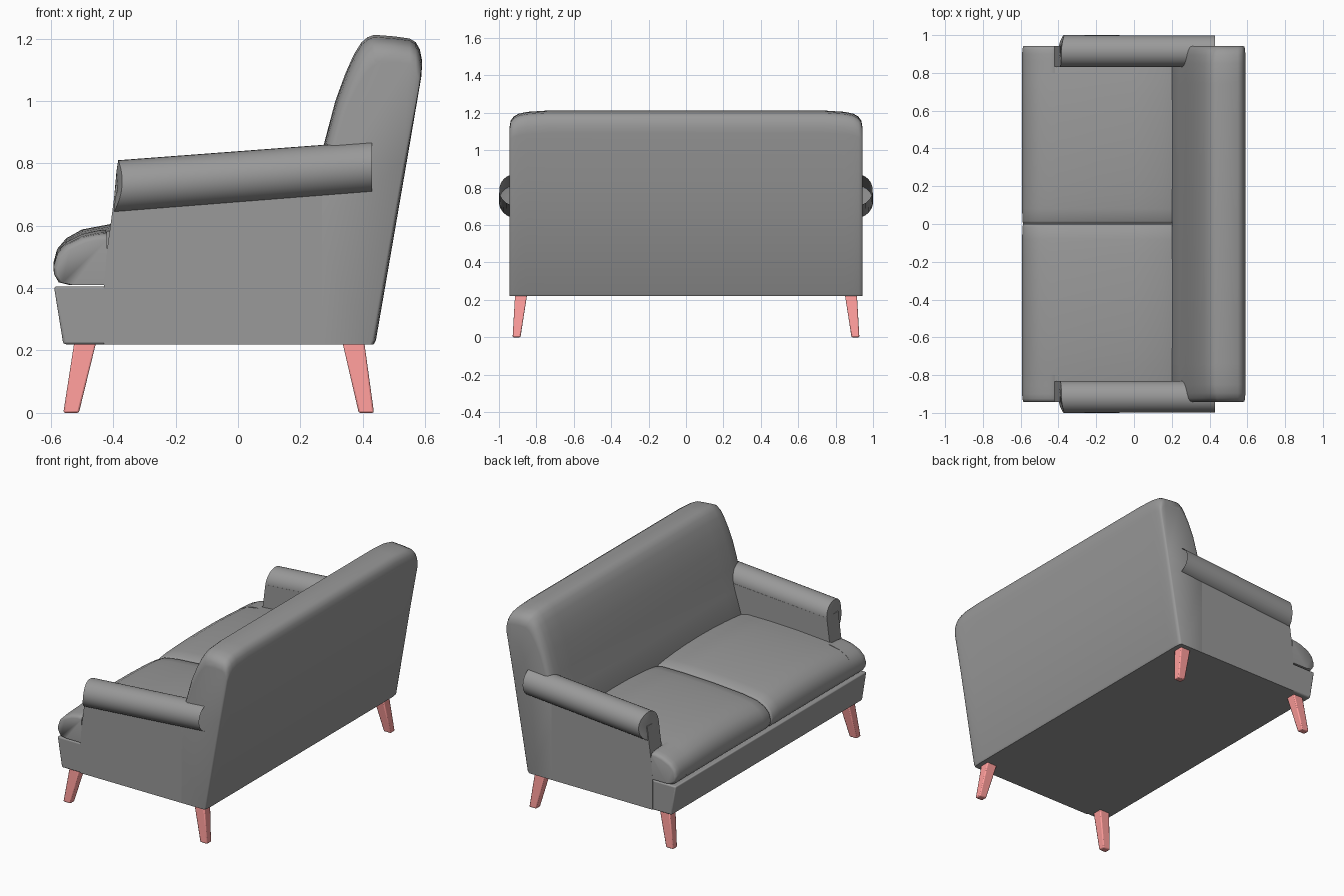
import bpy, bmesh
from math import sin, cos, pi

if "Cube" in bpy.data.objects:
    bpy.data.objects.remove(bpy.data.objects["Cube"])


def material(name, rgb):
    m = bpy.data.materials.new(name)
    m.diffuse_color = (*rgb, 1)
    m.use_nodes = True
    m.node_tree.nodes["Principled BSDF"].inputs["Base Color"].default_value = m.diffuse_color
    return m


fabric = material("fabric_grey", (0.32, 0.32, 0.32))
leg_pink = material("leg_pink", (1.0, 0.34, 0.33))


def finish(bm, name, bevel=0.0, segments=3, angle=0.6, mat=fabric):
    bmesh.ops.recalc_face_normals(bm, faces=bm.faces)
    me = bpy.data.meshes.new(name)
    bm.to_mesh(me)
    bm.free()
    me.materials.append(mat)
    ob = bpy.data.objects.new(name, me)
    bpy.context.collection.objects.link(ob)
    if bevel:
        m = ob.modifiers.new("Bevel", 'BEVEL')
        m.width, m.segments, m.limit_method = bevel, segments, 'ANGLE'
    bpy.ops.object.select_all(action='DESELECT')
    ob.select_set(True)
    bpy.context.view_layer.objects.active = ob
    bpy.ops.object.shade_smooth_by_angle(angle=angle)
    return ob


def loft(name, rings, caps=(True, True), **kw):
    """Skin a list of equal-length point rings."""
    bm = bmesh.new()
    vs = [[bm.verts.new(p) for p in r] for r in rings]
    n = len(vs[0])
    for a, b in zip(vs, vs[1:]):
        for i in range(n):
            j = (i + 1) % n
            bm.faces.new((a[i], a[j], b[j], b[i]))
    for ring, cap in zip((vs[0], vs[-1]), caps):
        if cap:
            bm.faces.new(ring)
    return finish(bm, name, **kw)


def prism(name, profile, y0, y1, **kw):
    return loft(name, [[(x, y, z) for x, z in profile] for y in (y0, y1)], **kw)


# Base with leaning front rail
prism("base", [(-0.56, 0.22), (0.42, 0.22), (0.42, 0.405), (-0.59, 0.405)],
      -0.942, 0.942, bevel=0.008)

# Backrest: side profile, softened towards both ends
back = [(0.20, 0.22), (0.20, 0.60), (0.24, 0.73), (0.275, 0.86), (0.312, 1.0),
        (0.345, 1.09), (0.372, 1.15), (0.395, 1.187), (0.415, 1.204),
        (0.437, 1.212), (0.50, 1.207), (0.55, 1.20), (0.57, 1.188),
        (0.583, 1.165), (0.59, 1.13), (0.588, 1.09), (0.54, 0.80),
        (0.442, 0.232), (0.435, 0.22)]
ends = [(0.943, 0.085, 0.035, 0.012), (0.938, 0.055, 0.022, 0.005),
        (0.922, 0.032, 0.012, 0.002), (0.895, 0.017, 0.006, 0),
        (0.85, 0.007, 0.002, 0), (0.74, 0, 0, 0)]
stations = [(-y, *k) for y, *k in ends] + ends[::-1]
rings = []
for y, drop, front, rear in stations:
    ring = []
    for i, (x, z) in enumerate(back):
        t = max(0, (z - 0.7) / 0.51)
        nx = x + (front if i < 9 else -rear if i > 12 else 0)
        ring.append((nx, y, z - drop * t ** 2))
    rings.append(ring)
loft("backrest", rings, angle=0.8)

# Cushion side profile: bottom, rounded nose, crowned top
cushion = [(0.22, 0.41), (-0.54, 0.41), (-0.575, 0.42), (-0.59, 0.45),
           (-0.592, 0.48), (-0.58, 0.525), (-0.55, 0.56), (-0.50, 0.588),
           (-0.41, 0.605), (-0.20, 0.622), (0.0, 0.63), (0.15, 0.63), (0.22, 0.61)]
ear = [(-0.42, 0.41)] + cushion[1:8] + [(-0.45, 0.60), (-0.425, 0.603), (-0.42, 0.60)]


def cushion_rings(profile, spec, s):
    return [[(x + (inset if x < -0.45 else 0), s * y, 0.41 + (z - 0.41) * k)
             for x, z in profile] for y, k, inset in spec]


body_spec = [(0.002, 0.80, 0.010), (0.005, 0.85, 0.004), (0.015, 0.885, 0.001),
             (0.08, 0.93, 0), (0.16, 0.96, 0), (0.28, 0.99, 0), (0.42, 1, 0),
             (0.56, 0.99, 0), (0.68, 0.96, 0), (0.76, 0.93, 0), (0.835, 0.89, 0)]
ear_spec = [(0.80, 0.915, 0), (0.86, 0.89, 0), (0.90, 0.875, 0), (0.925, 0.855, 0.001),
            (0.938, 0.82, 0.005), (0.943, 0.76, 0.012)]

# Arm panel outline; its rear end is buried in the backrest
panel = [(-0.43, 0.22), (-0.43, 0.40), (-0.42, 0.52), (-0.405, 0.63), (-0.392, 0.73),
         (0.27, 0.775), (0.27, 0.22)]


def arm_ring(x, zc, r, s, lean=0.0, n=32):
    ring = []
    for i in range(n):
        a = 2 * pi * i / n
        y, z = cos(a), sin(a)
        ring.append((x + lean * (0.008 * z + 0.02 * max(0, y) ** 2),
                     s * (0.915 + r * y), zc + r * z))
    return ring


def leg(name, top, bottom, s):
    rings = []
    for (x0, x1, y0, y1), z in ((bottom, 0.0), (top, 0.225)):
        rings.append([(x0, s * y0, z), (x1, s * y0, z), (x1, s * y1, z), (x0, s * y1, z)])
    loft(name, rings, bevel=0.006, segments=2, mat=leg_pink)


for s, side in ((1, "left"), (-1, "right")):
    # T-shaped seat cushion: body plus ear in front of the arm
    loft(f"{side}_seat_cushion", cushion_rings(cushion, body_spec, s), angle=0.9)
    loft(f"{side}_cushion_ear", cushion_rings(ear, ear_spec, s), angle=0.9)
    # Arm panel
    prism(f"{side}_arm_panel", panel, s * 0.83, s * 0.9432)
    # Rolled arm top, open at the rear, with a slightly hollowed rim
    loft(f"{side}_arm_roll",
         [arm_ring(-0.394, 0.725, 0.045, s, 0.5), arm_ring(-0.393, 0.725, 0.07, s, 0.8),
          arm_ring(-0.392, 0.725, 0.085, s, 1), arm_ring(0.43, 0.788, 0.083, s)],
         caps=(True, False))
    # Splayed tapered legs
    leg(f"{side}_front_leg", (-0.525, -0.455, 0.85, 0.914), (-0.56, -0.51, 0.885, 0.927), s)
    leg(f"{side}_back_leg", (0.335, 0.405, 0.85, 0.914), (0.387, 0.436, 0.885, 0.927), s)
